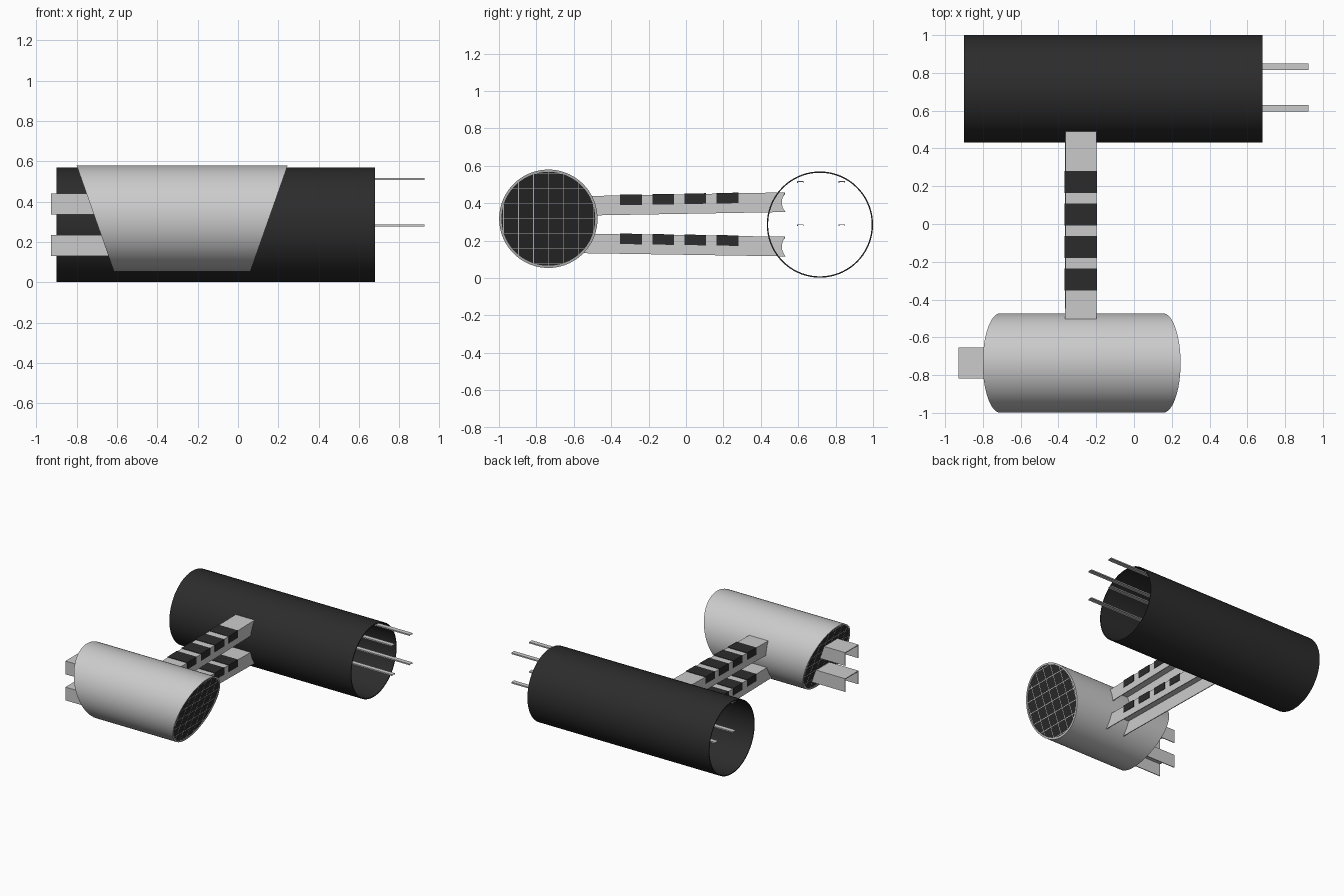
import bpy, bmesh, math
from mathutils import Vector

if "Cube" in bpy.data.objects:
    bpy.data.objects.remove(bpy.data.objects["Cube"])

black = bpy.data.materials.new("black")
black.diffuse_color = (0.025, 0.025, 0.025, 1)
black.use_nodes = True
black.node_tree.nodes["Principled BSDF"].inputs["Base Color"].default_value = black.diffuse_color


def finish(name, bm, mat=None, smooth=False):
    bmesh.ops.recalc_face_normals(bm, faces=bm.faces)
    me = bpy.data.meshes.new(name)
    bm.to_mesh(me)
    bm.free()
    ob = bpy.data.objects.new(name, me)
    bpy.context.collection.objects.link(ob)
    if mat:
        me.materials.append(mat)
    if smooth:
        bpy.ops.object.select_all(action='DESELECT')
        ob.select_set(True)
        bpy.context.view_layer.objects.active = ob
        bpy.ops.object.shade_smooth_by_angle(angle=math.radians(35))
    return ob


def tube(name, cy, cz, r, wall, x0, x1, slant=0, mat=None, n=72):
    """Open tube along x; slant tilts the two ends in opposite directions."""
    bm = bmesh.new()
    rings = []
    for rad, x, s in ((r, x0, -slant), (r, x1, slant),
                      (r - wall, x1, slant), (r - wall, x0, -slant)):
        ring = []
        for i in range(n):
            a = 2 * math.pi * i / n
            dz = rad * math.sin(a)
            ring.append(bm.verts.new((x + s * dz, cy + rad * math.cos(a), cz + dz)))
        rings.append(ring)
    for k in range(4):
        a, b = rings[k], rings[(k + 1) % 4]
        for i in range(n):
            j = (i + 1) % n
            bm.faces.new((a[i], a[j], b[j], b[i]))
    return finish(name, bm, mat, True)


def channel(name, start, end, w, h, t, notch=0, mat=None):
    """Sheet channel open at the bottom; start and end lie on its top centre line."""
    p, q = Vector(start), Vector(end)
    d = (q - p).normalized()
    side = d.cross(Vector((0, 0, 1))).normalized()
    hw, n = (w - t) / 2, 8 if notch else 1
    leg = [-h + (h - t / 2) * i / n for i in range(n + 1)]
    prof = [(-hw, v) for v in leg] + [(hw, v) for v in reversed(leg)]
    bm = bmesh.new()
    rows = []
    for base, cut in ((p, 0), (q, notch)):
        rows.append([bm.verts.new(base + side * u + Vector((0, 0, v))
                                  - d * cut * (1 - (2 * v / h + 1) ** 2))
                     for u, v in prof])
    for i in range(len(prof) - 1):
        bm.faces.new((rows[0][i], rows[0][i + 1], rows[1][i + 1], rows[1][i]))
    ob = finish(name, bm, mat)
    mod = ob.modifiers.new("wall", 'SOLIDIFY')
    mod.thickness = t
    mod.offset = 0
    mod.use_even_offset = True
    return ob


# Large black tube
tube("black_tube", 0.716, 0.286, 0.284, 0.007, -0.90, 0.68, mat=black)

# Long thin prongs running through the black tube
for i, y in enumerate((0.612, 0.833)):
    for j, z in enumerate((0.287, 0.518)):
        channel(f"prong_{i}_{j}", (-0.85, y, z), (0.925, y, z), 0.035, 0.01, 0.004)

# Grey shell with slanted ends
CY, CZ, R, S = -0.736, 0.317, 0.263, 0.352
XL, XR = -0.708, 0.154
tube("grey_shell", CY, CZ, R, 0.012, XL, XR, S)

# Black end screens with a fine grey grid
for label, x, sign in (("left", XL, -1), ("right", XR, 1)):
    def on_plane(y, z, lift):
        return (x + sign * (S * z + lift), CY + y, CZ + z)
    r = R - 0.011
    bm = bmesh.new()
    bm.faces.new([bm.verts.new(on_plane(r * math.cos(math.tau * i / 72),
                                        r * math.sin(math.tau * i / 72), -0.006))
                  for i in range(72)])
    finish(label + "_screen", bm, black)
    bm = bmesh.new()
    for k in range(-3, 4):
        o = k * 0.08
        half, g = math.sqrt(r * r - o * o), 0.002
        for vertical in (True, False):
            quad = [(o - g, -half), (o + g, -half), (o + g, half), (o - g, half)]
            if not vertical:
                quad = [(b, a) for a, b in quad]
            vs = [bm.verts.new(on_plane(a, b, -0.003)) for a, b in quad]
            bm.faces.new(vs)
    finish(label + "_screen_grid", bm)

# Struts, their black bands, and the stub rails at the left end
SX, W, H = -0.281, 0.166, 0.104
for label, za, zb in (("upper", 0.438, 0.457), ("lower", 0.237, 0.220)):
    def top(y):
        return za + (zb - za) * (y + 0.55) / 1.08
    channel(label + "_strut", (SX, -0.55, top(-0.55)), (SX, 0.532, top(0.532)),
            W, H, 0.006, notch=0.02)
    for k in range(4):
        y0 = -0.352 + 0.172 * k
        y1 = y0 + 0.116
        channel(f"{label}_band_{k}", (SX, y0, top(y0) + 0.004),
                (SX, y1, top(y1) + 0.004), W + 0.006, 0.056, 0.006, mat=black)
    zr = 0.44 if label == "upper" else 0.235
    channel(label + "_rail", (-0.928, CY, zr), (-0.45, CY, zr), W, H, 0.006)
